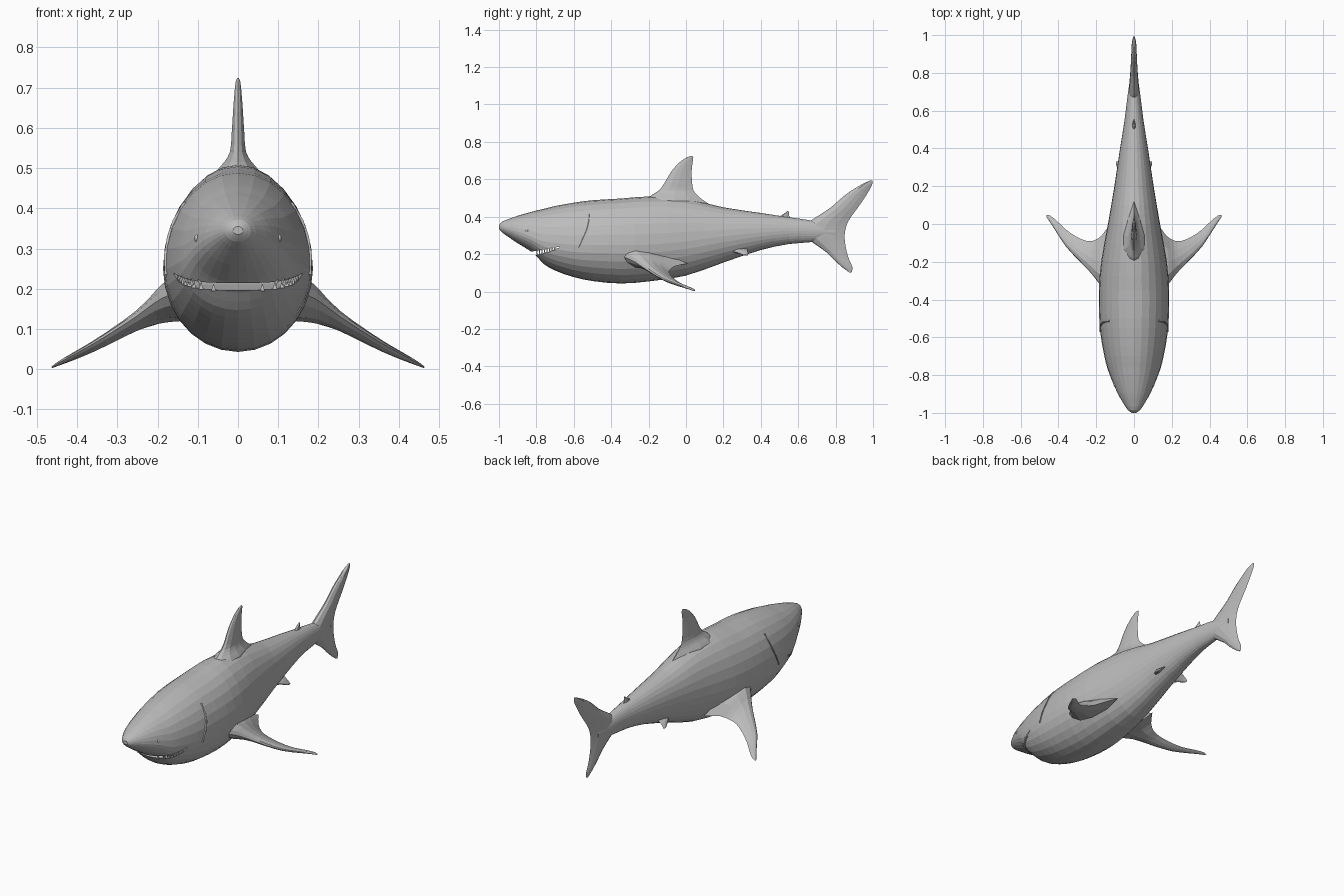
import bpy, bmesh, math
from mathutils import Vector

if "Cube" in bpy.data.objects:
    bpy.data.objects.remove(bpy.data.objects["Cube"])

grey = bpy.data.materials.new("shark grey")
grey.diffuse_color = (0.5, 0.5, 0.5, 1)
grey.use_nodes = True
grey.node_tree.nodes["Principled BSDF"].inputs["Base Color"].default_value = grey.diffuse_color


def make_object(name, bm):
    bmesh.ops.recalc_face_normals(bm, faces=bm.faces)
    me = bpy.data.meshes.new(name)
    bm.to_mesh(me)
    bm.free()
    me.materials.append(grey)
    ob = bpy.data.objects.new(name, me)
    bpy.context.collection.objects.link(ob)
    return ob


def loft(name, rings):
    """Skin a list of equal closed rings and cap both ends."""
    bm = bmesh.new()
    vs = [[bm.verts.new(p) for p in r] for r in rings]
    n = len(vs[0])
    for a, b in zip(vs, vs[1:]):
        for i in range(n):
            j = (i + 1) % n
            bm.faces.new((a[i], a[j], b[j], b[i]))
    bm.faces.new(vs[0])
    bm.faces.new(vs[-1])
    return make_object(name, bm)


def smooth(rows, t):
    """Sample a table of rows smoothly by its first column."""
    i = max(k for k in range(len(rows) - 1) if rows[k][0] <= t or k == 0)

    def slope(k, c):
        a, b = rows[max(k - 1, 0)], rows[min(k + 1, len(rows) - 1)]
        return (b[c] - a[c]) / (b[0] - a[0])
    p, q = rows[i], rows[i + 1]
    h = q[0] - p[0]
    s = (t - p[0]) / h
    out = []
    for c in range(1, len(p)):
        out.append(p[c] * (2*s**3 - 3*s*s + 1) + q[c] * (3*s*s - 2*s**3)
                   + h * (slope(i, c) * (s**3 - 2*s*s + s) + slope(i + 1, c) * (s**3 - s*s)))
    return out


def resample(rows, steps):
    ts = [a[0] + (b[0] - a[0]) * k / steps for a, b in zip(rows, rows[1:]) for k in range(steps)]
    return [[t] + smooth(rows, t) for t in ts] + [list(rows[-1])]


# Body profile: y, top, bottom, height of widest point, half width
BODY = [
    (-1.0, .355, .335, .345, .012), (-.985, .372, .317, .343, .032),
    (-.95, .387, .292, .335, .056), (-.9, .405, .258, .32, .085),
    (-.83, .425, .215, .295, .116), (-.8, .433, .19, .28, .128),
    (-.76, .442, .147, .268, .142), (-.7, .457, .112, .26, .157),
    (-.6, .475, .077, .25, .175), (-.5, .488, .056, .25, .184),
    (-.35, .497, .043, .25, .186), (-.2, .508, .054, .25, .174),
    (0, .495, .085, .268, .138), (.2, .45, .155, .295, .104),
    (.4, .42, .222, .315, .074), (.55, .397, .254, .325, .05),
    (.68, .378, .265, .322, .034), (.8, .345, .29, .318, .016)]


def body_ring(y, top, bot, mid, hw, n=28):
    ring = []
    for i in range(n):
        a = 2 * math.pi * i / n
        s = math.sin(a)
        ring.append((hw * math.cos(a), y, mid + s * ((top - mid) if s > 0 else (mid - bot))))
    return ring


def surface_x(y, z):
    """Half width of the body at a point of its side outline."""
    top, bot, mid, hw = smooth(BODY, y)
    r = (z - mid) / ((top - mid) if z > mid else (mid - bot))
    return hw * math.sqrt(max(0, 1 - r * r))


body = loft("body", [body_ring(*r) for r in resample(BODY, 2)])

# Mouth opening, cut as a wedge rising to the jaw corners
outline = [(-.86, .188), (-.8, .196), (-.74, .211), (-.675, .236),
           (-.675, .239), (-.74, .23), (-.8, .217), (-.86, .21)]
cutter = loft("mouth_cutter", [[(x, y, z) for y, z in outline] for x in (-.3, .3)])
cutter.hide_render = True
mod = body.modifiers.new("mouth", "BOOLEAN")
mod.operation, mod.object, mod.solver = "DIFFERENCE", cutter, "EXACT"
bpy.context.view_layer.objects.active = body
bpy.ops.object.modifier_apply(modifier=mod.name)
bpy.data.objects.remove(cutter)

# Teeth along both lips
bm = bmesh.new()
for k in range(8):
    y = -.797 + .0135 * k
    u = (y + .8) / .125
    for z, tip in ((.198 + .032 * u, 1), (.219 + .016 * u, -1)):
        x = surface_x(y, z) * .96
        for side in (-1, 1):
            base = [bm.verts.new((side * x + dx, y + dy, z - tip * .004))
                    for dx, dy in ((-.006, -.004), (.006, -.004), (.006, .006), (-.006, .006))]
            peak = bm.verts.new((side * x, y, z + tip * .014))
            bm.faces.new(base)
            for i in range(4):
                bm.faces.new((base[i], base[(i + 1) % 4], peak))
make_object("teeth", bm)


def fin(name, sections, steps=2):
    """Sections: span position, leading point, trailing point, thickness vector."""
    cuts = ((.06, .5), (.25, .95), (.5, .9), (.75, .55))
    rings = []
    for lead, trail, thick in sections:
        lead, trail, thick = Vector(lead), Vector(trail), Vector(thick)
        up = [lead.lerp(trail, u) + thick * f for u, f in cuts]
        down = [lead.lerp(trail, u) - thick * f for u, f in reversed(cuts)]
        rings.append([lead] + up + [trail] + down)
    return loft(name, rings)


def upright_fin(name, rows, steps=2):
    """Rows: z, leading y, trailing y, half thickness."""
    fin(name, [((0, a, z), (0, b, z), (t, 0, 0)) for z, a, b, t in resample(rows, steps)])


upright_fin("dorsal_fin", [
    (.45, -.23, .15, .07), (.49, -.21, .09, .058), (.515, -.185, .06, .036),
    (.54, -.145, .04, .021), (.58, -.115, .033, .017), (.64, -.08, .03, .013),
    (.69, -.035, .035, .009), (.715, .0, .039, .006), (.724, .024, .035, .002)])
upright_fin("tail_fin", [
    (.103, .872, .886, .003), (.13, .835, .89, .008), (.17, .79, .872, .012),
    (.21, .75, .86, .015), (.25, .695, .852, .02), (.29, .64, .848, .026),
    (.33, .62, .852, .028), (.37, .655, .865, .026), (.41, .715, .89, .022),
    (.45, .775, .92, .019), (.49, .82, .948, .017), (.53, .87, .973, .015),
    (.57, .935, .995, .012), (.593, .982, .998, .004)])
upright_fin("rear_dorsal_fin", [
    (.385, .47, .565, .012), (.405, .505, .552, .008), (.42, .53, .55, .006),
    (.43, .542, .549, .003)])

# Paired fins: x, leading y and z, trailing y and z, half thickness
PECTORAL = [
    (.12, -.39, .19, .01, .15, .055), (.17, -.335, .185, -.06, .135, .046),
    (.21, -.282, .163, -.087, .115, .03), (.25, -.235, .133, -.09, .1, .02),
    (.3, -.185, .1, -.07, .075, .015), (.36, -.12, .063, -.03, .045, .011),
    (.41, -.045, .035, .018, .025, .008), (.445, .01, .016, .045, .012, .005),
    (.463, .036, .005, .049, .004, .002)]
PELVIC = [
    (.055, .22, .22, .33, .23, .012), (.078, .27, .21, .33, .212, .009),
    (.094, .31, .195, .332, .193, .003)]
for side, label in ((-1, "left"), (1, "right")):
    for name, rows in (("pectoral_fin", PECTORAL), ("pelvic_fin", PELVIC)):
        fin(f"{label}_{name}", [((side * x, a, b), (side * x, c, d), (side * t * .3, 0, t))
                                for x, a, b, c, d, t in resample(rows, 2)])

    # Gill slit ridge following the flank
    ridge = []
    for y, z in ((-.515, .415), (-.52, .37), (-.53, .33), (-.55, .285), (-.572, .235)):
        x = surface_x(y, z)
        ridge.append([(side * (x + dx), y + dy, z) for dx, dy in
                      ((-.01, -.006), (.005, 0), (.005, .006), (-.01, .006))])
    loft(f"{label}_gill", ridge)

    # Small eye set into the head
    bm = bmesh.new()
    bmesh.ops.create_uvsphere(bm, u_segments=10, v_segments=6, radius=.011)
    bmesh.ops.translate(bm, verts=bm.verts, vec=(side * (surface_x(-.85, .325) - .007), -.85, .325))
    make_object(f"{label}_eye", bm)
